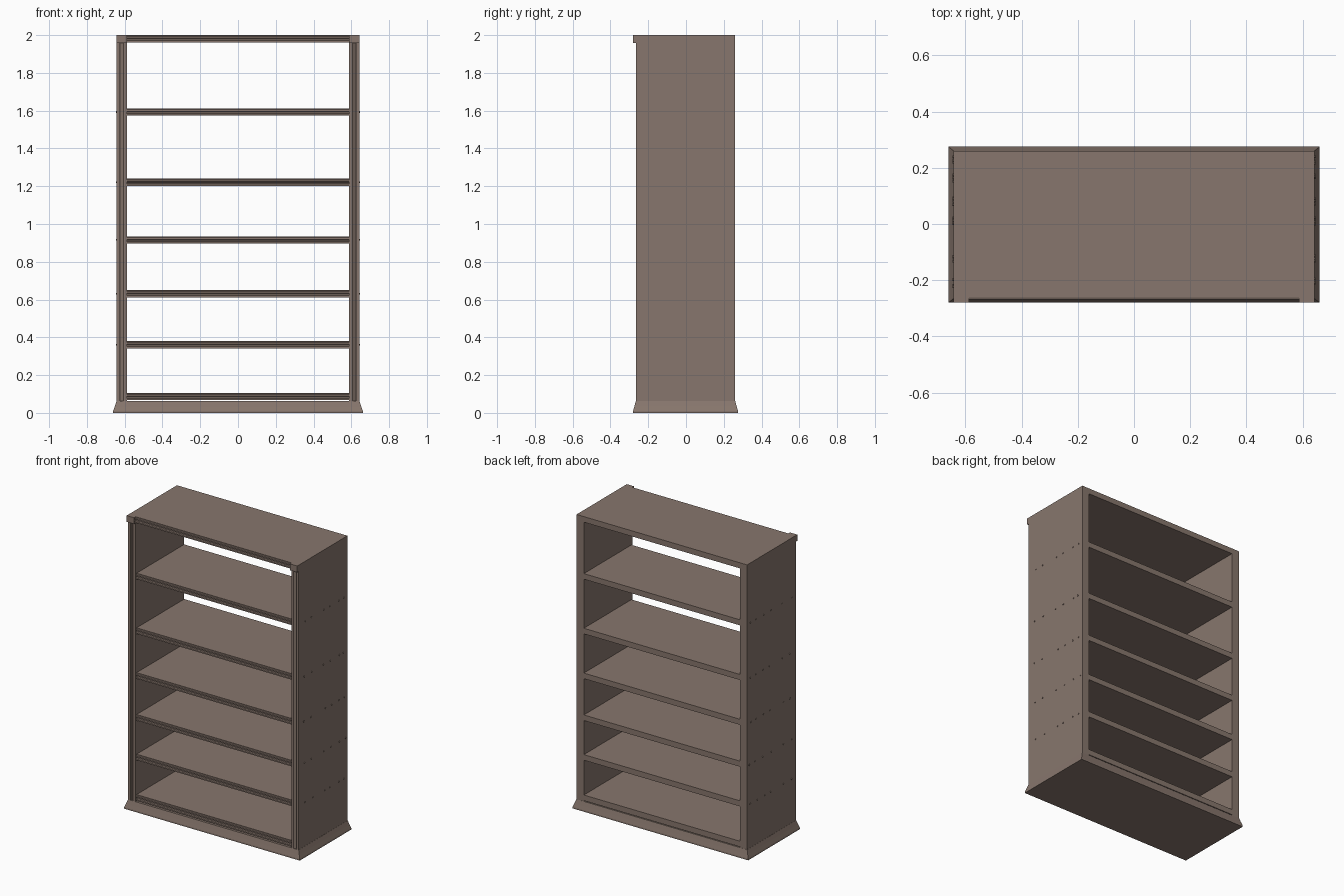
import bpy, bmesh, random
from mathutils import Matrix

random.seed(4)
cube = bpy.data.objects.get("Cube")
if cube:
    bpy.data.objects.remove(cube)

wood = bpy.data.materials.new("brown wood")
wood.use_nodes = True
COLOR = (0.245, 0.183, 0.153, 1)
wood.diffuse_color = COLOR
wood.node_tree.nodes["Principled BSDF"].inputs["Base Color"].default_value = COLOR


def finish(name, bm):
    bmesh.ops.recalc_face_normals(bm, faces=bm.faces)
    mesh = bpy.data.meshes.new(name)
    bm.to_mesh(mesh)
    bm.free()
    mesh.materials.append(wood)
    obj = bpy.data.objects.new(name, mesh)
    bpy.context.collection.objects.link(obj)
    return obj


def extrude_profile(name, profile, start, end, place):
    """Sweep a closed 2D profile from start to end; place maps (u, v, t) to xyz."""
    bm = bmesh.new()
    a = [bm.verts.new(place(u, v, start)) for u, v in profile]
    b = [bm.verts.new(place(u, v, end)) for u, v in profile]
    bm.faces.new(a)
    bm.faces.new(b)
    for i in range(len(a)):
        j = (i + 1) % len(a)
        bm.faces.new((a[i], a[j], b[j], b[i]))
    return finish(name, bm)


def along_x(u, v, t):
    return (t, u, v)


def along_z(u, v, t):
    return (u, v, t)


FRONT, BACK = -0.265, 0.26
INNER, OUTER = 0.587, 0.642

# Side panels, each with a sloped groove down the front edge
for side, label in ((-1, "right"), (1, "left")):
    profile = [(INNER, BACK), (INNER, FRONT), (0.605, FRONT),
               (0.625, FRONT + 0.015), (0.625, FRONT), (OUTER, FRONT), (OUTER, BACK)]
    extrude_profile(label + "_side_panel", [(side * x, y) for x, y in profile],
                    0.06, 1.957, along_z)


# Shelf with a grooved front edge
def shelf(name, top, thick, front):
    low = top - thick
    mid = low + thick / 2
    profile = [(BACK, low), (front, low), (front, low + 0.009), (front + 0.008, low + 0.012),
               (front + 0.008, mid), (front, mid + 0.003), (front, top - 0.007),
               (front + 0.006, top - 0.004), (front + 0.006, top), (BACK, top)]
    extrude_profile(name, profile, -INNER, INNER, along_x)


SHELF_TOPS = (0.105, 0.38, 0.65, 0.935, 1.24, 1.612)
for n, top in enumerate(SHELF_TOPS):
    shelf("shelf_%d" % (n + 1), top, 0.038, -0.258)

# Top board with projecting end caps
shelf("top_board", 2.0, 0.038, -0.268)
for side, label in ((-1, "right"), (1, "left")):
    cap = [(side * x, y) for x, y in ((INNER, -0.28), (OUTER, -0.28), (OUTER, BACK), (INNER, BACK))]
    extrude_profile(label + "_end_cap", cap, 1.957, 2.0, along_z)

# Flared plinth
bm = bmesh.new()
rings = []
for z, grow in ((0, 0.019), (0.01, 0.019), (0.035, 0.010), (0.062, 0.001)):
    x, f, b = OUTER + grow, FRONT - grow * 0.8, BACK + grow * 0.8
    rings.append([bm.verts.new(p) for p in ((-x, f, z), (x, f, z), (x, b, z), (-x, b, z))])
bm.faces.new(rings[0])
bm.faces.new(rings[-1])
for lower, upper in zip(rings, rings[1:]):
    for i in range(4):
        j = (i + 1) % 4
        bm.faces.new((lower[i], lower[j], upper[j], upper[i]))
plinth = finish("plinth", bm)

# Small pegs showing through the sides at each middle shelf
bm = bmesh.new()
for top in SHELF_TOPS[1:]:
    for side in (-1, 1):
        for y in (-0.21, -0.12, 0.01, 0.08, 0.165, 0.23):
            spot = (side * OUTER, y + random.uniform(-0.015, 0.015), top - 0.019)
            turn = Matrix.Rotation(1.5708, 4, 'Y')
            bmesh.ops.create_cone(bm, cap_ends=True, segments=6, radius1=0.005, radius2=0.005,
                                  depth=0.008, matrix=Matrix.Translation(spot) @ turn)
finish("shelf_pegs", bm)
